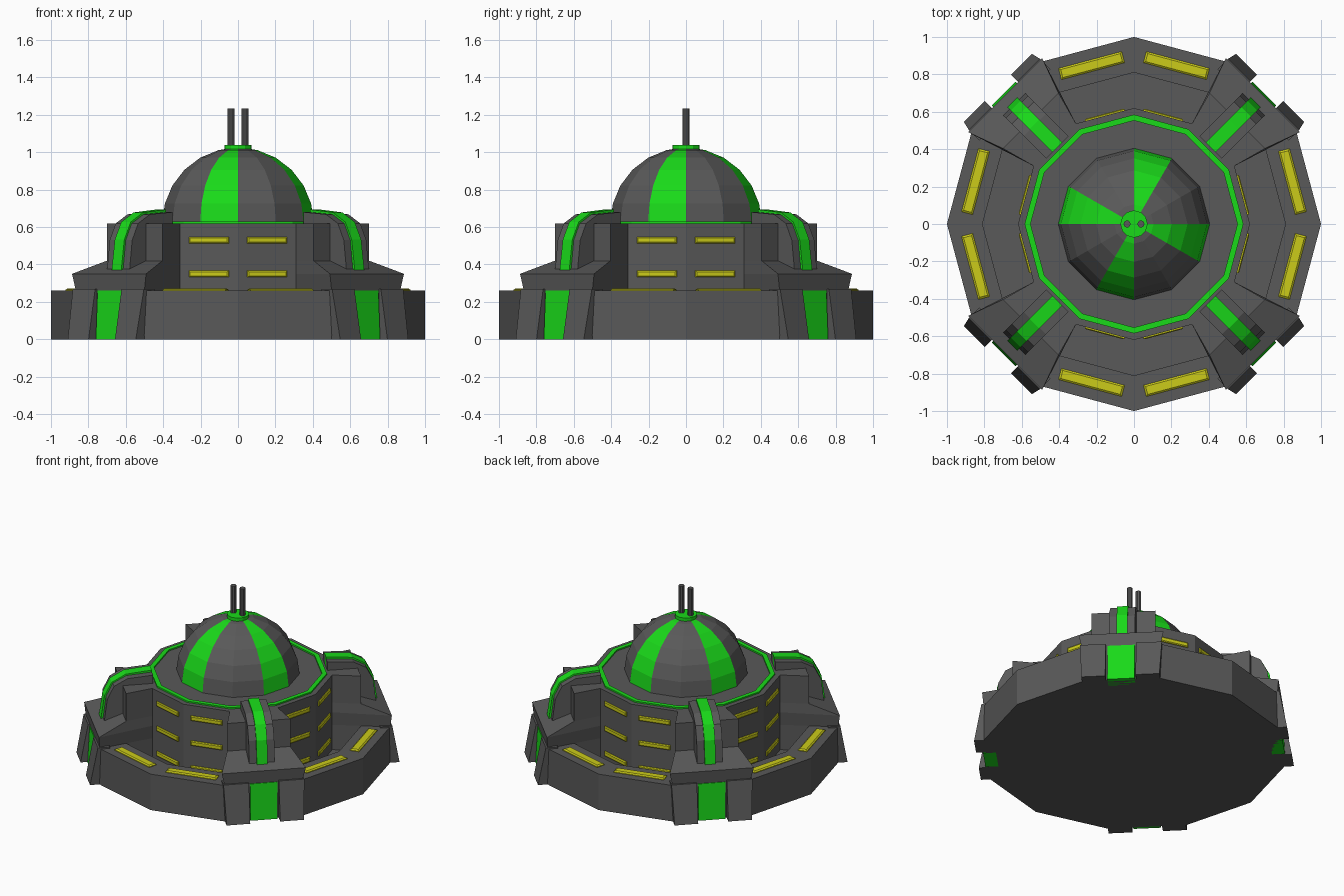
import bpy
from math import sin, cos, radians, pi

if "Cube" in bpy.data.objects:
    bpy.data.objects.remove(bpy.data.objects["Cube"])


def material(name, rgb):
    m = bpy.data.materials.new(name)
    m.diffuse_color = (*rgb, 1)
    m.use_nodes = True
    m.node_tree.nodes["Principled BSDF"].inputs["Base Color"].default_value = m.diffuse_color
    return m


GREY = material("dark_grey", (0.1, 0.1, 0.1))
GREEN = material("green", (0.01, 0.7, 0.01))
YELLOW = material("yellow", (0.6, 0.6, 0.01))


def loft(name, rings, mat=GREY, angle=0.0, caps=True, loop=False):
    """Skin equal-sized closed rings of points, turned about z by angle."""
    n, c, s = len(rings[0]), cos(radians(angle)), sin(radians(angle))
    verts = [(x * c - y * s, x * s + y * c, z) for r in rings for x, y, z in r]
    faces = []
    for k in range(len(rings) if loop else len(rings) - 1):
        a, b = k * n, (k + 1) % len(rings) * n
        faces += [(a + i, a + (i + 1) % n, b + (i + 1) % n, b + i) for i in range(n)]
    if caps and not loop:
        faces += [tuple(reversed(range(n))), tuple(range(len(verts) - n, len(verts)))]
    me = bpy.data.meshes.new(name)
    me.from_pydata(verts, [], faces)
    me.materials.append(mat)
    ob = bpy.data.objects.new(name, me)
    bpy.context.collection.objects.link(ob)
    return ob


def circle(r, z, n=12, cx=0.0):
    return [(cx + r * cos(2 * pi * i / n), r * sin(2 * pi * i / n), z) for i in range(n)]


def lathe(name, profile, mat=GREY, n=12, cx=0.0, **kw):
    return loft(name, [circle(r, z, n, cx) for r, z in profile], mat, **kw)


def quad(u0, u1, v0, v1, z):
    """Symmetric trapezoid: half width v0 at radius u0, v1 at radius u1."""
    return [(u0, -v0, z), (u1, -v1, z), (u1, v1, z), (u0, v0, z)]


def rect(u0, u1, va, vb, z):
    return [(u0, va, z), (u1, va, z), (u1, vb, z), (u0, vb, z)]


# Base rim, trench and central drum
lathe("base_and_drum", [(1, 0), (1, .26), (.81, .26), (.81, .08), (.62, .08), (.62, .62)])
lathe("roof_ring", [(.585, .61), (.585, .63), (.553, .63), (.553, .61)], GREEN, loop=True)

# Faceted dome with four green segments
dome = lathe("dome", [(.405 * cos(radians(a)), .62 + .405 * sin(radians(a)))
                      for a in (0, 15, 30, 45, 60, 75, 86)])
dome.data.materials.append(GREEN)
for p in dome.data.polygons:
    if len(p.vertices) == 4 and p.index % 12 % 3 == 2:
        p.material_index = 1

# Dome cap and twin antennas
lathe("dome_cap", [(.073, 1.0), (.073, 1.04)], GREEN)
for side in (-1, 1):
    lathe("antenna", [(.019, 1.02), (.019, 1.235)], n=10, cx=side * .037)

# Lit panels on the eight open faces
for quarter in range(0, 360, 90):
    for a in (quarter - 15, quarter + 15):
        loft("rim_light", [quad(.846, .908, .175, .175, .255),
                           quad(.846, .908, .175, .175, .265),
                           quad(.855, .899, .165, .165, .272)], YELLOW, a)
        for z in (.17, .35, .53):
            loft("window", [[(u, -w, z - h), (u, w, z - h), (u, w, z + h), (u, -w, z + h)]
                            for u, w, h in ((.59, .11, .017), (.605, .11, .017),
                                            (.61, .103, .011))], YELLOW, a)

# Four diagonal bastions
RIB = [(.58, .68), (.75, .668), (.84, .62), (.885, .53), (.905, .40)]


def rib(name, grow, half, mat, angle):
    outer = [(u + grow * i / 4, z + grow * (4 - i) / 4) for i, (u, z) in enumerate(RIB)]
    outer[-1] = (outer[-1][0], .37)
    prof = [(.58, .5)] + outer + [(.75, .37)]
    loft(name, [[(u, v, z) for u, z in prof] for v in (half, -half)], mat, angle)


for a in (45, 135, 225, 315):
    loft("bastion", [quad(.598, .967, .16, .259, .02), quad(.598, .967, .16, .259, .26),
                     quad(.598, .975, .16, .28, .35), quad(.598, .782, .16, .21, .42),
                     quad(.598, .782, .16, .21, .62)], GREY, a)
    rib("rib_housing", 0, .085, GREY, a)
    rib("rib_stripe", .014, .036, GREEN, a)
    loft("gate_panel", [rect(.9, .985, -.09, .09, 0), rect(.9, .972, -.09, .09, .26)], GREEN, a)
    for lo, hi in ((-.257, -.1), (.1, .257)):
        grow = .012 if lo > 0 else 0
        shrink = .012 - grow
        loft("gate_pillar", [rect(.9, 1.03, lo, hi, 0),
                             rect(.9, .98, lo - shrink, hi + grow, .27)], GREY, a)
